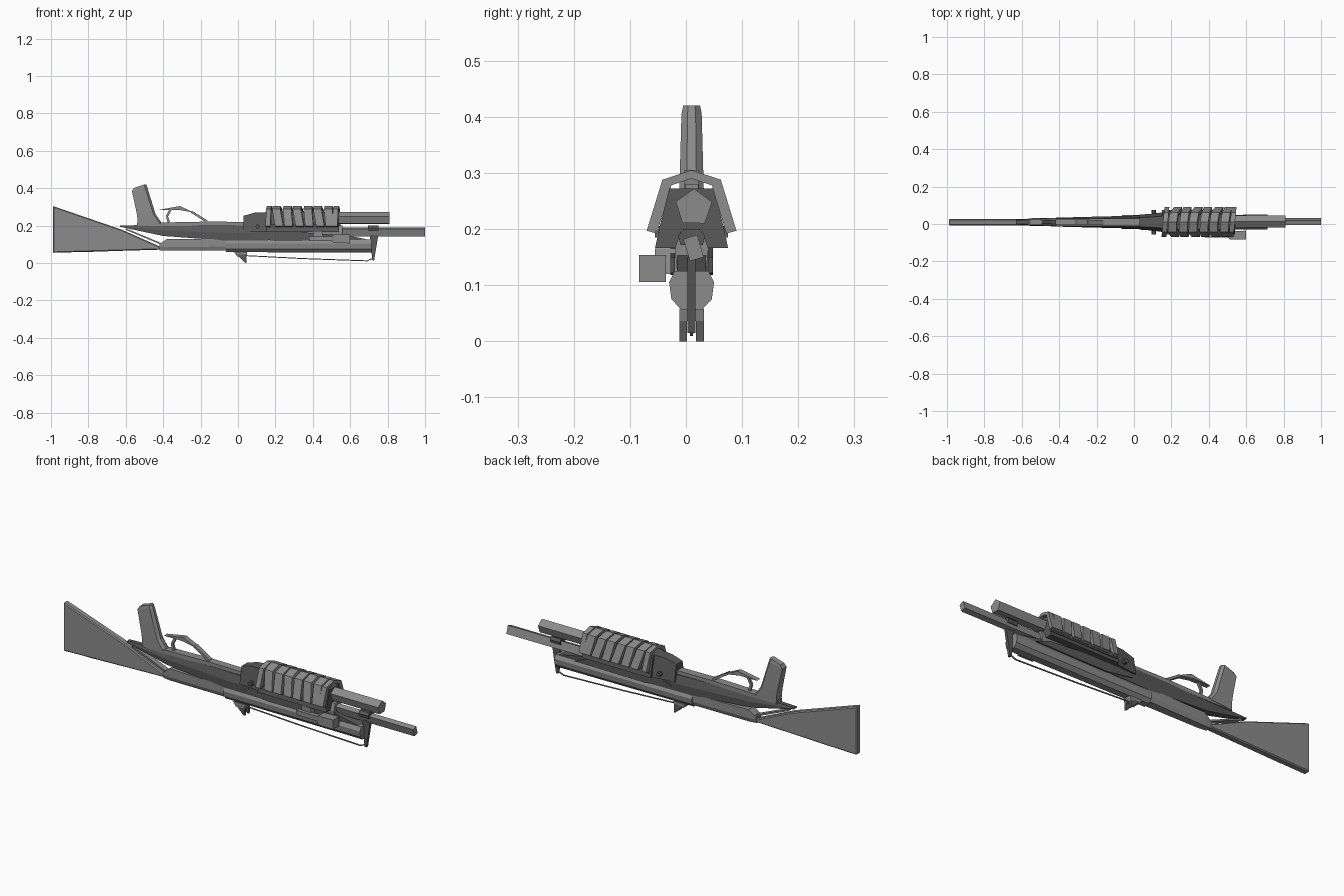
import bpy, bmesh
from math import sin, cos, pi
from mathutils import Vector

if "Cube" in bpy.data.objects:
    bpy.data.objects.remove(bpy.data.objects["Cube"])

CY = 0.01  # y of the centre line


def material(name, v):
    m = bpy.data.materials.new(name)
    m.diffuse_color = (v, v, v, 1)
    m.use_nodes = True
    m.node_tree.nodes["Principled BSDF"].inputs["Base Color"].default_value = m.diffuse_color
    return m


STEEL = material("steel", 0.26)
DARK = material("dark_steel", 0.1)


def finish(name, bm, mat):
    bmesh.ops.recalc_face_normals(bm, faces=bm.faces)
    me = bpy.data.meshes.new(name)
    bm.to_mesh(me)
    bm.free()
    me.materials.append(mat)
    ob = bpy.data.objects.new(name, me)
    bpy.context.collection.objects.link(ob)
    return ob


def loft(name, rings, mat=STEEL):
    """Closed skin through rings of 3D points."""
    bm = bmesh.new()
    vs = [[bm.verts.new(p) for p in r] for r in rings]
    n = len(vs[0])
    for a, b in zip(vs, vs[1:]):
        for i in range(n):
            j = (i + 1) % n
            bm.faces.new((a[i], a[j], b[j], b[i]))
    bm.faces.new(vs[0])
    bm.faces.new(vs[-1])
    return finish(name, bm, mat)


def plate(name, xz, half, y=CY, bevel=0.0, mat=STEEL):
    """Side profile in x,z extruded across y."""
    ob = loft(name, [[(x, y + s * half, z) for x, z in xz] for s in (-1, 1)], mat)
    if bevel:
        m = ob.modifiers.new("edge", 'BEVEL')
        m.width, m.segments = bevel, 1
    return ob


def along(name, yz, x0, x1, scale0=1.0, mat=STEEL):
    """Cross-section in y,z swept along x, first end optionally scaled."""
    c = sum((Vector(p) for p in yz), Vector((0, 0))) / len(yz)
    first = [c + (Vector(p) - c) * scale0 for p in yz]
    return loft(name, [[(x0, p[0], p[1]) for p in first], [(x1, p[0], p[1]) for p in yz]], mat)


def sym(half):
    """Mirror a right-hand y,z outline about the centre line."""
    return [(CY + y, z) for y, z in half] + [(CY - y, z) for y, z in reversed(half)]


def ngon(y, z, r, n, a=0.0):
    return [(y + r * cos(a + 2 * pi * i / n), z + r * sin(a + 2 * pi * i / n)) for i in range(n)]


def bar(name, pts, r, y=CY, half=None):
    """Thin flat strip following x,z points."""
    for i, (a, b) in enumerate(zip(pts, pts[1:])):
        a, b = Vector(a), Vector(b)
        d = (b - a).normalized()
        n = Vector((-d.y, d.x)) * r
        plate(f"{name}_{i}", [a + n, b + n, b - n, a - n], half or r, y)


# Stock, with a chamfered spine and narrow neck
stock = [(-0.99, 0.305), (-0.62, 0.178), (-0.41, 0.085), (-0.41, 0.072), (-0.99, 0.055)]
plate("stock", stock, 0.017, bevel=0.005)
bar("stock_lower_strap", [(-0.85, 0.062), (-0.38, 0.078)], 0.004, half=0.012)
bar("stock_upper_strap", [(-0.6, 0.182), (-0.39, 0.094)], 0.004, half=0.014)

# Receiver
loft("receiver_wedge", [
    [(x, y, z) for y, z in sym([(w, lo), (w * 1.1, (lo + hi) / 2), (w * 0.75, hi)])]
    for x, w, lo, hi in ((-0.63, 0.012, 0.194, 0.202), (-0.4, 0.022, 0.145, 0.203),
                         (-0.06, 0.03, 0.12, 0.203), (0.16, 0.034, 0.12, 0.2))], DARK)
loft("receiver_lower", [
    [(x, y, z) for y, z in sym([(w * 0.7, lo), (w, lo + 0.02), (w, hi)])]
    for x, w, lo, hi in ((-0.42, 0.02, 0.068, 0.1), (-0.38, 0.024, 0.066, 0.13),
                         (-0.05, 0.03, 0.068, 0.128))])
plate("receiver_rail", [(-0.54, 0.198), (-0.54, 0.214), (-0.16, 0.222), (0.05, 0.22),
                        (0.05, 0.198)], 0.02)

# Grip and trigger guard
loft("grip", [[(x0, CY - w, z0), (x0, CY + w, z0), (x1 - 0.012, CY + w, z1), (x1, CY + w * 0.4, z1),
               (x1, CY - w * 0.4, z1), (x1 - 0.012, CY - w, z1)]
              for x0, z0, x1, z1, w in ((-0.535, 0.2, -0.405, 0.21, 0.022),
                                        (-0.54, 0.26, -0.44, 0.26, 0.022),
                                        (-0.567, 0.385, -0.485, 0.405, 0.018),
                                        (-0.555, 0.402, -0.49, 0.42, 0.015))])
plate("trigger_guard_top", [(-0.42, 0.285), (-0.31, 0.305), (-0.235, 0.27), (-0.32, 0.285)], 0.013)
bar("trigger_guard_front", [(-0.25, 0.275), (-0.165, 0.222)], 0.006, half=0.012)
bar("trigger", [(-0.37, 0.218), (-0.38, 0.25), (-0.36, 0.288)], 0.006)

# Lower forend and rails
along("forend", sym([(0.018, 0.056), (0.036, 0.075), (0.04, 0.105), (0.03, 0.125)]),
      -0.065, 0.715, 0.92)
plate("forend_spacer", [(0.1, 0.115), (0.15, 0.17), (0.5, 0.165), (0.7, 0.125), (0.7, 0.115)],
      0.026, mat=DARK)
for s in (-1, 1):
    plate("side_plate", [(0.05, 0.14), (0.15, 0.18), (0.53, 0.15), (0.6, 0.122), (0.2, 0.118)],
          0.004, CY + s * 0.034, mat=DARK)

# Barrel and upper tube
along("barrel", [(-0.005, 0.182), (0.02, 0.19), (0.032, 0.15), (0.007, 0.143)], 0.1, 1.0)
along("upper_tube", ngon(0.014, 0.238, 0.034, 5, 0.3), 0.4, 0.81)
along("barrel_clamp", sym([(0.02, 0.172), (0.024, 0.188), (0.014, 0.2)]), 0.695, 0.75, mat=DARK)
along("barrel_block", sym([(0.026, 0.125), (0.03, 0.165), (0.018, 0.2)]), 0.37, 0.56)

# Feed block with side pins
body = sym([(0.065, 0.166), (0.058, 0.2), (0.04, 0.272)])
loft("feed_block", [[(x, CY + (y - CY) * k, 0.166 + (z - 0.166) * h) for y, z in body]
                    for x, k, h in ((0.03, 0.62, 0.82), (0.09, 0.68, 0.98), (0.15, 0.8, 1.0))], DARK)
for s in (-1, 1):
    plate("side_pin", [(x, z) for x, z in ngon(0.105, 0.195, 0.012, 6)], 0.01, CY + s * 0.055,
          mat=DARK)

# Ribbed handguard: core, slanted arched ribs, end clips
along("handguard_core", body, 0.15, 0.54, mat=DARK)
half_out = [(0.08, 0.197), (0.052, 0.288), (0.0, 0.305)]
half_in = [(0.062, 0.192), (0.036, 0.278), (0.0, 0.29)]


def rib(name, x, w, lean):
    for s in (-1, 1):
        pts = half_out + half_in[::-1]
        loft(name, [[(x + dx + lean * (z - 0.25) + s * 0.1 * y, CY + s * y, z) for y, z in pts]
                    for dx in (-w / 2, w / 2)])


for i in range(6):
    rib("handguard_rib", 0.217 + i * 0.055, 0.044, -0.12 if i % 2 else -0.2)
for x in (0.168, 0.527):
    rib("end_clip", x, 0.026, 0.0)
for s in (-1, 1):
    plate("handguard_skirt", [(0.16, 0.185), (0.54, 0.185), (0.53, 0.205), (0.16, 0.205)],
          0.005, CY + s * 0.06, mat=DARK)

# Side lamp
lamp = [(0.38, 0.016), (0.5, 0.018), (0.515, 0.033), (0.6, 0.034)]
loft("side_lamp", [[(x, y, z) for y, z in ngon(-0.06, 0.13, r, 4, pi / 4)] for x, r in lamp])
plate("lamp_bracket", [(0.4, 0.12), (0.46, 0.12), (0.45, 0.165), (0.4, 0.165)], 0.02, -0.035)

# Sights and thin lower rod
plate("front_sight", [(0.705, 0.15), (0.75, 0.15), (0.728, 0.015), (0.718, 0.015)], 0.007, mat=DARK)
for s in (-1, 1):
    plate("rear_sight_prong", [(-0.005, 0.045), (0.045, 0.045), (0.045, 0.0), (0.035, 0.005)],
          0.007, CY + s * 0.015, mat=DARK)
plate("rear_sight_base", [(-0.02, 0.058), (0.05, 0.058), (0.045, 0.036), (-0.005, 0.036)], 0.022)
bar("lower_rod", [(0.0, 0.042), (0.35, 0.024), (0.69, 0.012), (0.72, 0.025)], 0.0025)
